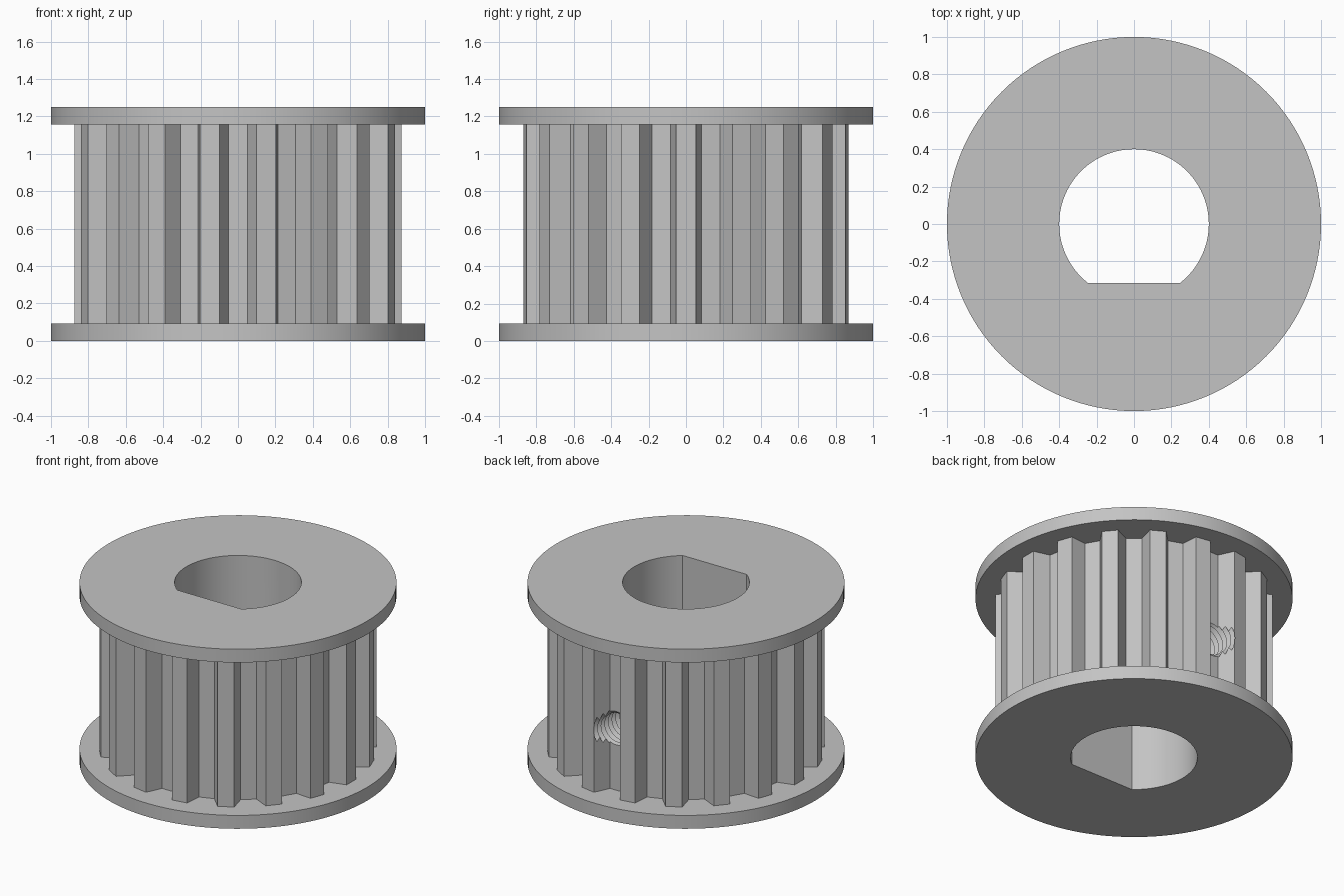
import bpy
import bmesh
from math import sin, cos, pi, radians, asin, sqrt
from mathutils import Matrix

cube = bpy.data.objects.get("Cube")
if cube:
    bpy.data.objects.remove(cube, do_unlink=True)

TEETH = 18
TIP_R, ROOT_R = 0.875, 0.765
TIP_HALF, ROOT_HALF = 0.10, 0.05       # half widths of a groove
BORE_R, FLAT_Y = 0.4, -0.315
HEIGHT, FLANGE = 1.25, 0.093

# Single metal colour
metal = bpy.data.materials.new("grey_metal")
metal.use_nodes = True
grey = (0.55, 0.55, 0.55, 1)
metal.diffuse_color = grey
metal.node_tree.nodes["Principled BSDF"].inputs["Base Color"].default_value = grey


def make_object(name, bm):
    bmesh.ops.recalc_face_normals(bm, faces=bm.faces)
    mesh = bpy.data.meshes.new(name)
    bm.to_mesh(mesh)
    bm.free()
    mesh.materials.append(metal)
    obj = bpy.data.objects.new(name, mesh)
    bpy.context.collection.objects.link(obj)
    return obj


def prism(name, outline, z0, z1):
    bm = bmesh.new()
    base = bm.faces.new([bm.verts.new((x, y, z0)) for x, y in outline])
    top = bmesh.ops.extrude_face_region(bm, geom=[base], use_keep_orig=True)
    verts = [v for v in top["geom"] if isinstance(v, bmesh.types.BMVert)]
    bmesh.ops.translate(bm, verts=verts, vec=(0, 0, z1 - z0))
    return make_object(name, bm)


def arc(radius, start, end, steps):
    return [(radius * cos(start + (end - start) * i / steps),
             radius * sin(start + (end - start) * i / steps)) for i in range(steps + 1)]


def cut(obj, cutter):
    mod = obj.modifiers.new("cut", "BOOLEAN")
    mod.operation = "DIFFERENCE"
    mod.solver = "EXACT"
    mod.object = cutter
    bpy.context.view_layer.objects.active = obj
    bpy.ops.object.modifier_apply(modifier=mod.name)


# Toothed outline: a groove centred on the front, repeated around
tip_a, root_a = asin(TIP_HALF / TIP_R), asin(ROOT_HALF / ROOT_R)
toothed = []
for i in range(TEETH):
    mid = -pi / 2 + i * 2 * pi / TEETH
    for r, a in ((TIP_R, -tip_a), (ROOT_R, -root_a), (ROOT_R, root_a), (TIP_R, tip_a)):
        toothed.append((r * cos(mid + a), r * sin(mid + a)))

disc = arc(1, 0, 2 * pi, 128)[:-1]
parts = [
    prism("toothed_body", toothed, FLANGE, HEIGHT - FLANGE),
    prism("bottom_flange", disc, 0, FLANGE),
    prism("top_flange", disc, HEIGHT - FLANGE, HEIGHT),
]

# D-shaped shaft bore
flat_a = asin(FLAT_Y / BORE_R)
bore = prism("bore_cutter", arc(BORE_R, flat_a, pi - flat_a, 72), -0.5, HEIGHT + 0.5)

# Threaded set-screw hole in the back, a stack of V-shaped rings
bm = bmesh.new()
pitch, rings, sides = 0.04, 18, 32
loops = []
for i in range(2 * rings + 1):
    r = 0.125 if i % 2 else 0.1
    loops.append([bm.verts.new((x, y, i * pitch / 2)) for x, y in arc(r, 0, 2 * pi, sides)[:-1]])
for a, b in zip(loops, loops[1:]):
    for k in range(sides):
        n = (k + 1) % sides
        bm.faces.new((a[k], a[n], b[n], b[k]))
bm.faces.new(loops[0][::-1])
bm.faces.new(loops[-1])
bm.transform(Matrix.Translation((0, 0.27, 0.525)) @ Matrix.Rotation(radians(-90), 4, "X"))
screw = make_object("screw_hole_cutter", bm)

for part in parts:
    cut(part, bore)
cut(parts[0], screw)
for cutter in (bore, screw):
    bpy.data.objects.remove(cutter, do_unlink=True)

# Smooth round walls, crisp edges
bpy.ops.object.select_all(action="DESELECT")
for part in parts:
    part.select_set(True)
bpy.context.view_layer.objects.active = parts[0]
bpy.ops.object.shade_smooth_by_angle(angle=radians(15))
